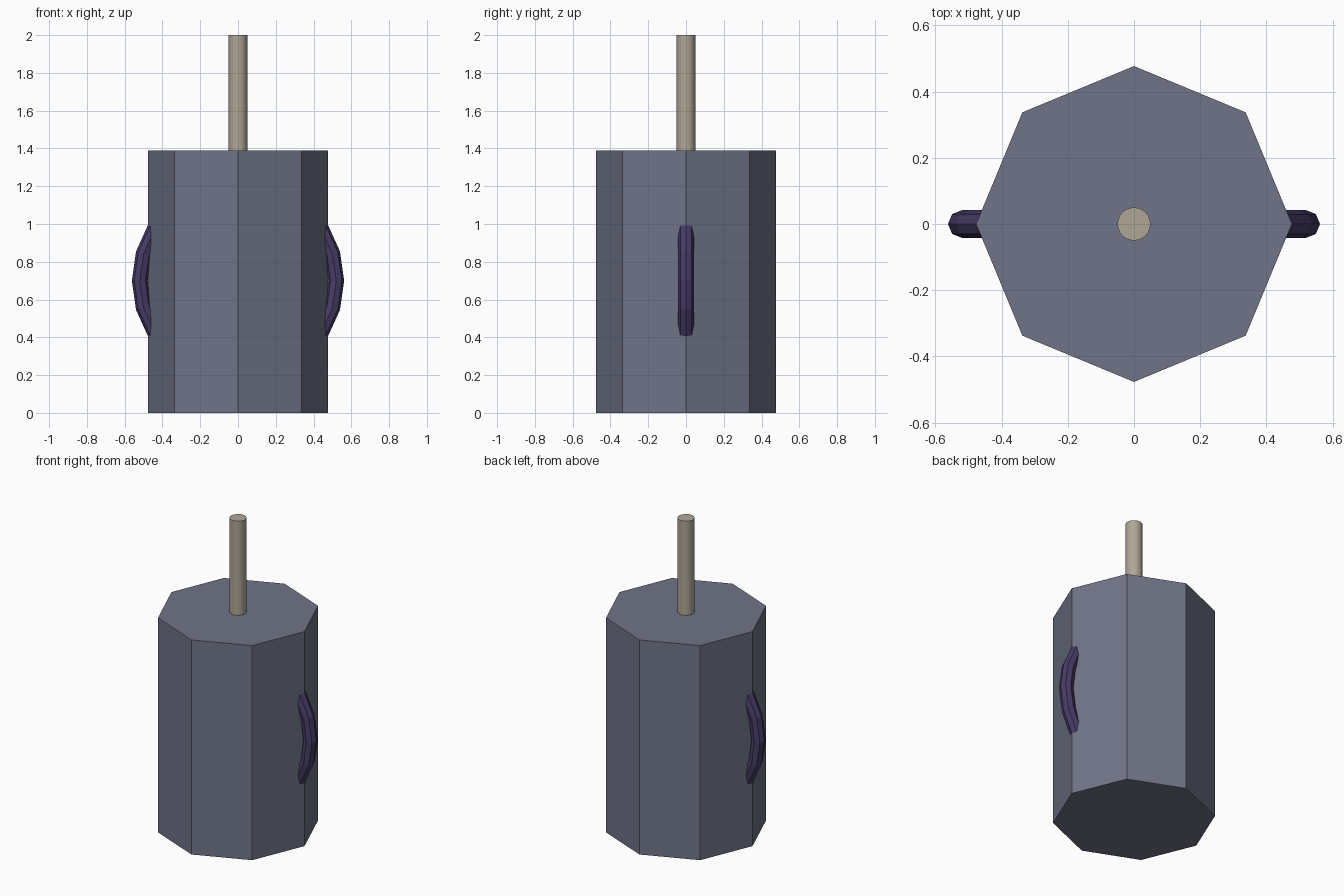
import bpy, bmesh, math
from mathutils import Vector

if "Cube" in bpy.data.objects:
    bpy.data.objects.remove(bpy.data.objects["Cube"])


def material(name, colour):
    m = bpy.data.materials.new(name)
    m.diffuse_color = (*colour, 1.0)
    m.use_nodes = True
    m.node_tree.nodes["Principled BSDF"].inputs["Base Color"].default_value = m.diffuse_color
    return m


slate = material("slate grey", (0.160, 0.175, 0.242))
stone = material("pale stone", (0.43, 0.38, 0.30))
purple = material("dark purple", (0.062, 0.045, 0.135))


def add_object(name, bm, mat):
    bmesh.ops.recalc_face_normals(bm, faces=bm.faces)
    mesh = bpy.data.meshes.new(name)
    bm.to_mesh(mesh)
    bm.free()
    mesh.materials.append(mat)
    obj = bpy.data.objects.new(name, mesh)
    bpy.context.collection.objects.link(obj)
    return obj


def prism(name, sides, radius, z0, z1, mat):
    bm = bmesh.new()
    rings = [[bm.verts.new((radius * math.cos(2 * math.pi * i / sides),
                            radius * math.sin(2 * math.pi * i / sides), z))
              for i in range(sides)] for z in (z0, z1)]
    for i in range(sides):
        j = (i + 1) % sides
        bm.faces.new((rings[0][i], rings[0][j], rings[1][j], rings[1][i]))
    bm.faces.new(rings[0])
    bm.faces.new(rings[1])
    return add_object(name, bm, mat)


def handle(name, side):
    # Low-poly tube swept along a shallow arc, ends sunk in the body
    bm = bmesh.new()
    bend, tube, sides, steps = 0.51, 0.042, 8, 4
    half = math.radians(32.6)
    rings = []
    for s in range(steps + 1):
        a = -half + 2 * half * s / steps
        ring = []
        for k in range(sides):
            t = 2 * math.pi * k / sides
            r = bend + tube * math.cos(t)
            ring.append(bm.verts.new(Vector((side * (0.01 + r * math.cos(a)),
                                             tube * math.sin(t),
                                             0.70 + r * math.sin(a)))))
        rings.append(ring)
    for lo, hi in zip(rings, rings[1:]):
        for k in range(sides):
            n = (k + 1) % sides
            bm.faces.new((lo[k], lo[n], hi[n], hi[k]))
    bm.faces.new(rings[0])
    bm.faces.new(rings[-1])
    return add_object(name, bm, purple)


# Octagonal body
prism("body", 8, 0.477, 0.0, 1.39, slate)

# Round shaft on top
shaft = prism("shaft", 24, 0.05, 1.37, 2.0, stone)
bpy.context.view_layer.objects.active = shaft
shaft.select_set(True)
bpy.ops.object.shade_smooth_by_angle(angle=math.radians(35))

# Side handles
handle("right_handle", 1)
handle("left_handle", -1)
